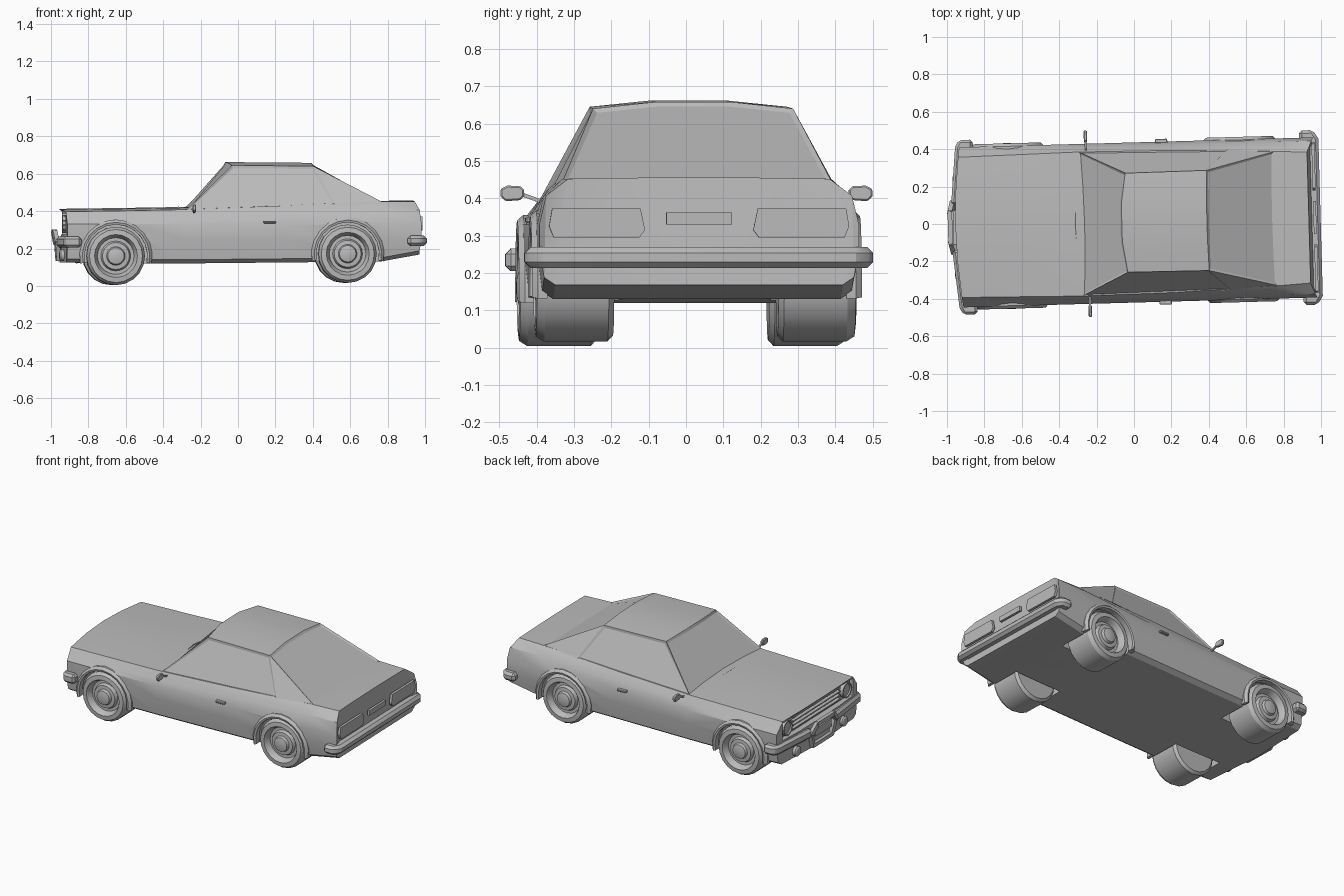
import bpy, bmesh, math
from mathutils import Vector, Matrix

if "Cube" in bpy.data.objects:
    bpy.data.objects.remove(bpy.data.objects["Cube"])

grey = bpy.data.materials.new("grey")
grey.diffuse_color = (0.5, 0.5, 0.5, 1)
grey.use_nodes = True
grey.node_tree.nodes["Principled BSDF"].inputs["Base Color"].default_value = grey.diffuse_color
# The car stands slightly turned on the grid
TURN = Matrix.Translation((0, 0.008, 0)) @ Matrix.Rotation(0.028, 4, 'Z')


def finish(bm, name, angle=30):
    bmesh.ops.recalc_face_normals(bm, faces=bm.faces[:])
    me = bpy.data.meshes.new(name)
    bm.to_mesh(me)
    bm.free()
    me.materials.append(grey)
    shade(me, angle)
    ob = bpy.data.objects.new(name, me)
    ob.matrix_world = TURN
    bpy.context.collection.objects.link(ob)
    return ob


def shade(me, angle):
    me.polygons.foreach_set("use_smooth", [True] * len(me.polygons))
    me.set_sharp_from_angle(angle=math.radians(angle))


def prism(name, outline, lift, bevel=0.0):
    """Extrude a flat 3D outline along the vector lift."""
    bm = bmesh.new()
    f = bm.faces.new([bm.verts.new(p) for p in outline])
    r = bmesh.ops.extrude_face_region(bm, geom=[f])
    bmesh.ops.translate(bm, verts=[v for v in r["geom"] if isinstance(v, bmesh.types.BMVert)], vec=lift)
    if bevel:
        bmesh.ops.recalc_face_normals(bm, faces=bm.faces[:])
        bmesh.ops.bevel(bm, geom=[e for e in bm.edges if e.calc_face_angle(0) > 0.8],
                        offset=bevel, segments=1, affect='EDGES')
    return finish(bm, name)


def box(name, x, y, z, bevel=0.0):
    pts = [(x[0], y[0], z[0]), (x[1], y[0], z[0]), (x[1], y[1], z[0]), (x[0], y[1], z[0])]
    return prism(name, pts, (0, 0, z[1] - z[0]), bevel)


def bar(name, a, b, w):
    """Square bar between two points."""
    a, b = Vector(a), Vector(b)
    bm = bmesh.new()
    m = Matrix.Translation((a + b) / 2) @ (b - a).to_track_quat('Z', 'Y').to_matrix().to_4x4()
    bmesh.ops.create_cube(bm, size=1, matrix=m @ Matrix.Diagonal((w, w, (b - a).length + w * 0.6, 1)))
    return finish(bm, name)


def lathe(name, centre, axis, profile, n=24, a0=0.0, a1=2 * math.pi, closed=False):
    """Spin (radius, offset) pairs round an axis through centre."""
    rot = Vector(axis).to_track_quat('Z', 'Y').to_matrix().to_4x4()
    if abs(axis[1]) > 0.5:      # keep the start angle on +x for sideways axes
        rot = Matrix.Rotation(-axis[1] * math.pi / 2, 4, 'X')
    m = Matrix.Translation(centre) @ rot
    full = a1 - a0 > 6.2
    steps = n if full else n + 1
    bm = bmesh.new()
    rings = []
    for i in range(steps):
        a = a0 + (a1 - a0) * i / n
        rings.append([bm.verts.new(m @ Vector((r * math.cos(a), r * math.sin(a), h))) for r, h in profile])
    k = len(profile)
    for i in range(n):
        p, q = rings[i], rings[(i + 1) % steps]
        for j in range(k if closed else k - 1):
            bm.faces.new((p[j], p[(j + 1) % k], q[(j + 1) % k], q[j]))
    if not full:
        bm.faces.new(rings[0])
        bm.faces.new(rings[-1])
    bmesh.ops.remove_doubles(bm, verts=bm.verts[:], dist=1e-5)
    return finish(bm, name)


# Lower body: loft of half sections; station = x, bottom z, shoulder y, shoulder z, centre z
stations = [(-0.955, 0.125, 0.375, 0.397, 0.412), (-0.6, 0.12, 0.38, 0.402, 0.417),
            (-0.3, 0.12, 0.385, 0.408, 0.422), (0.2, 0.125, 0.38, 0.428, 0.43),
            (0.75, 0.13, 0.36, 0.452, 0.455), (0.94, 0.168, 0.35, 0.452, 0.456)]
bm = bmesh.new()
rings = []
for i, (x, zb, ys, zs, zc) in enumerate(stations):
    half = [(0, zb), (0.385, zb), (0.415, zb + 0.02), (0.428, 0.25), (0.428, 0.33),
            (0.41, zs - 0.045), (ys, zs), (ys * 0.5, zc - (zc - zs) * 0.3), (0, zc)]
    ring = []
    for y, z in half + [(-y, z) for y, z in half[-2:0:-1]]:
        px = x
        if i == 0:
            px += 0.03 * (y / 0.42) ** 2
        elif i == len(stations) - 1:
            px += 0.03 if 0.2 < z < 0.37 else (0.02 if z < 0.43 else -0.005)
        ring.append(bm.verts.new((px, y, z)))
    rings.append(ring)
n = len(rings[0])
for p, q in zip(rings, rings[1:]):
    for j in range(n):
        bm.faces.new((p[j], p[(j + 1) % n], q[(j + 1) % n], q[j]))
caps = [bm.faces.new(rings[0]), bm.faces.new(rings[-1])]
bmesh.ops.triangulate(bm, faces=caps)
body = finish(bm, "body")

# Wheel wells and grille recess cut from the body
WHEELS = (("front", -0.665, 0.16, 0.01), ("rear", 0.575, 0.172, 0.0))
cutters = [box("grille_cutter", (-1.1, -0.905), (-0.375, 0.375), (0.275, 0.388))]
for _, x, z, _ in WHEELS:
    for s in (1, -1):
        cutters.append(lathe("well_cutter", (x, s * 0.2, z), (0, s, 0),
                             [(0, 0), (0.175, 0), (0.175, 0.3), (0, 0.3)]))
for c in cutters:
    mod = body.modifiers.new("cut", 'BOOLEAN')
    mod.operation, mod.solver, mod.object = 'DIFFERENCE', 'EXACT', c
    c.hide_render = True
bpy.context.view_layer.update()
cut = bpy.data.meshes.new_from_object(body.evaluated_get(bpy.context.evaluated_depsgraph_get()))
body.modifiers.clear()
body.data = cut
shade(cut, 30)
for c in cutters:
    bpy.data.objects.remove(c)

# Cabin with inset windows
bm = bmesh.new()
V = lambda x, y, z: bm.verts.new((x, y, z))
nose = V(-0.335, 0, 0.418)
side = {}
for s in (1, -1):
    side[s] = [V(-0.29, s * 0.388, 0.403), V(-0.04, s * 0.265, 0.645), V(-0.065, s * 0.1, 0.662),
               V(0.39, s * 0.1, 0.658), V(0.395, s * 0.268, 0.64), V(0.51, s * 0.375, 0.437),
               V(0.76, s * 0.358, 0.45)]
L, R = side[1], side[-1]
glass = [bm.faces.new((nose, L[0], L[1], L[2], R[2], R[1], R[0])),
         bm.faces.new((L[6], L[4], L[3], R[3], R[4], R[6]))]
for a in (L, R):
    glass.append(bm.faces.new((a[0], a[1], a[4], a[5])))
    bm.faces.new((a[4], a[6], a[5]))
    bm.faces.new((a[1], a[2], a[3], a[4]))
bm.faces.new((L[2], R[2], R[3], L[3]))
bm.faces.new((nose, L[0], L[5], L[6], R[6], R[5], R[0]))
bmesh.ops.recalc_face_normals(bm, faces=bm.faces[:])
bmesh.ops.inset_individual(bm, faces=glass, thickness=0.016, depth=-0.006)
finish(bm, "cabin", 12)

# Wheels and arch flares
for end, x, z, out in WHEELS:
    for s in (1, -1):
        tag = end + ("_left" if s > 0 else "_right")
        lathe(tag + "_wheel", (x, s * (0.22 + out), z), (0, s, 0),
              [(0, 0), (0.14, 0), (0.156, 0.015), (0.156, 0.185), (0.142, 0.207), (0.115, 0.21),
               (0.108, 0.2), (0.098, 0.17), (0.08, 0.17), (0.072, 0.19), (0.05, 0.192),
               (0.044, 0.208), (0.02, 0.214), (0, 0.214)], 20)
        a = math.radians(12)
        lo, hi = (-a, math.pi + a)
        if s > 0:               # the axis flips, so the upper half is the other half
            lo, hi = math.pi - a, 2 * math.pi + a
        c = (x, s * 0.40, z)
        arch = lathe(tag + "_arch", c, (0, s, 0),
                     [(0.168, 0), (0.168, 0.038), (0.18, 0.042), (0.195, 0.026), (0.195, 0)],
                     12, lo, hi, True)
        # keep the flare on the upper side of the wheel
        if sum(v.co.z for v in arch.data.vertices) / len(arch.data.vertices) < z:
            for v in arch.data.vertices:
                v.co.z = 2 * z - v.co.z
            arch.data.flip_normals()

# Rear bumper, wrapped round the corners
prism("rear_bumper", [(0.895, 0.467, 0.213), (0.97, 0.467, 0.213), (0.998, 0.42, 0.213),
                      (0.998, -0.42, 0.213), (0.97, -0.467, 0.213), (0.895, -0.467, 0.213),
                      (0.895, -0.40, 0.213), (0.895, 0.40, 0.213)], (0, 0, 0.056), 0.016)

# Rear number plate
box("rear_plate", (0.96, 0.975), (-0.088, 0.088), (0.33, 0.362))

# Front plate and grille
box("front_plate", (-0.972, -0.964), (-0.085, 0.085), (0.20, 0.25))
for i in range(4):
    z = 0.295 + 0.025 * i
    box("grille_slat", (-0.925, -0.9), (-0.25, 0.25), (z, z + 0.008))
bar("frame_top", (-0.983, -0.085, 0.288), (-0.983, 0.085, 0.288), 0.024)
bar("frame_bottom", (-0.96, -0.1, 0.145), (-0.96, 0.1, 0.145), 0.024)

for s in (1, -1):
    # Tail light with cut corners
    ya, yb = s * 0.145, s * 0.402
    prism("tail_light", [(0.96, ya, 0.315), (0.96, ya + s * 0.015, 0.295), (0.96, yb - s * 0.012, 0.295),
                         (0.96, yb, 0.325), (0.96, yb - s * 0.008, 0.372), (0.96, ya + s * 0.012, 0.372)],
          (0.016, 0, 0))
    # Front quarter bumper
    prism("front_bumper", [(-0.85, s * 0.467, 0.205), (-0.925, s * 0.467, 0.205), (-0.945, s * 0.43, 0.205),
                           (-0.975, s * 0.12, 0.205), (-0.935, s * 0.12, 0.205), (-0.91, s * 0.41, 0.205),
                           (-0.85, s * 0.41, 0.205)], (0, 0, 0.06), 0.014)
    bar("frame_upright", (-0.972, s * 0.13, 0.235), (-0.983, s * 0.085, 0.288), 0.024)
    bar("frame_lower_upright", (-0.966, s * 0.13, 0.235), (-0.96, s * 0.1, 0.145), 0.024)
    # Headlight and fog light
    lathe("headlight", (-0.9, s * 0.315, 0.332), (-1, 0, 0),
          [(0, 0), (0.048, 0), (0.048, 0.03), (0.04, 0.03), (0.037, 0.022), (0, 0.03)], 16)
    lathe("fog_light", (-0.92, s * 0.25, 0.163), (-1, 0, 0),
          [(0, 0), (0.03, 0), (0.032, 0.035), (0.024, 0.042), (0, 0.045)], 14)
    # Wing mirror on its stalk
    prism("mirror", [(-0.256, s * y, z) for y, z in
                     ((0.435, 0.405), (0.445, 0.395), (0.485, 0.392), (0.498, 0.405),
                      (0.498, 0.425), (0.48, 0.434), (0.445, 0.432), (0.435, 0.422))], (0.018, 0, 0), 0.004)
    bar("mirror_stalk", (-0.247, s * 0.385, 0.39), (-0.247, s * 0.44, 0.41), 0.01)
    # Door handle
    y = sorted((s * 0.42, s * 0.443))
    box("door_handle", (0.125, 0.19), y, (0.335, 0.348), 0.003)
